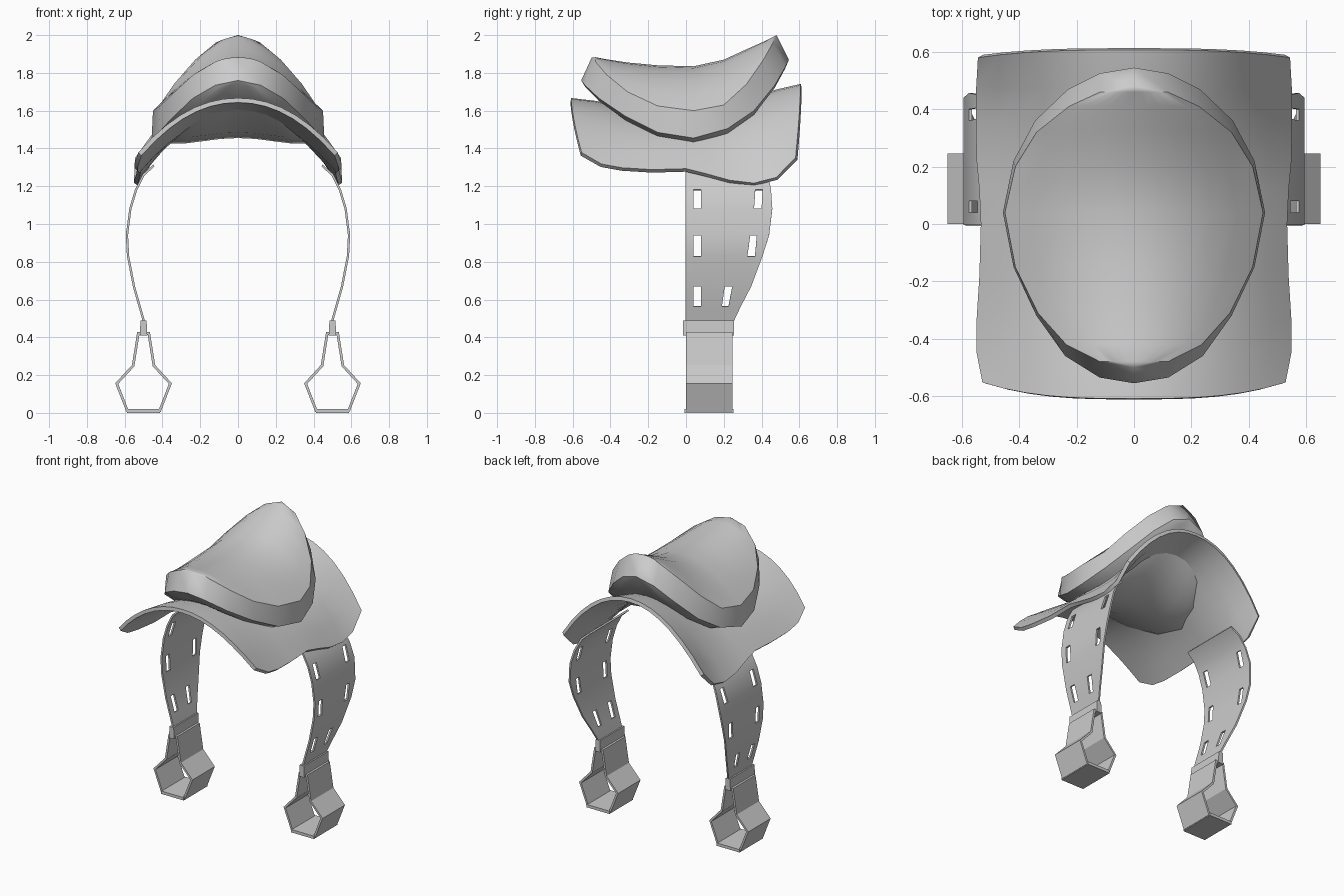
import bpy, bmesh, math

if "Cube" in bpy.data.objects:
    bpy.data.objects.remove(bpy.data.objects["Cube"])


def build(name, verts, faces, thickness=0.0, angle=35):
    """Mesh object, optionally thickened, smoothed below the given angle."""
    mesh = bpy.data.meshes.new(name)
    mesh.from_pydata(verts, [], faces)
    bm = bmesh.new()
    bm.from_mesh(mesh)
    bmesh.ops.remove_doubles(bm, verts=bm.verts, dist=1e-4)
    bmesh.ops.recalc_face_normals(bm, faces=bm.faces)
    bm.to_mesh(mesh)
    bm.free()
    ob = bpy.data.objects.new(name, mesh)
    bpy.context.collection.objects.link(ob)
    bpy.ops.object.select_all(action='DESELECT')
    ob.select_set(True)
    bpy.context.view_layer.objects.active = ob
    if thickness:
        mod = ob.modifiers.new("thickness", 'SOLIDIFY')
        mod.thickness = thickness
        mod.offset = 0
        mod.use_even_offset = True
        bpy.ops.object.modifier_apply(modifier=mod.name)
    bpy.ops.object.shade_smooth_by_angle(angle=math.radians(angle))
    return ob


def loft(rows, closed=False, skip=()):
    """Vertices and quads joining equal-length rows of points."""
    n = len(rows[0])
    verts = [p for row in rows for p in row]
    faces = []
    for i in range(len(rows) - 1):
        for j in range(n if closed else n - 1):
            if (i, j) not in skip:
                k = (j + 1) % n
                faces.append((i * n + j, i * n + k, (i + 1) * n + k, (i + 1) * n + j))
    return verts, faces


# Seat cushion stations: bottom y, top y, half width, bottom z, rim z, ridge z
SEAT = [
    (-.555, -.50, 0, 1.76, 1.88, 1.88),
    (-.535, -.48, .12, 1.735, 1.86, 1.883),
    (-.46, -.42, .24, 1.665, 1.79, 1.872),
    (-.32, -.31, .34, 1.57, 1.70, 1.855),
    (-.15, -.15, .42, 1.485, 1.625, 1.84),
    (.04, .04, .457, 1.455, 1.60, 1.835),
    (.22, .20, .42, 1.505, 1.63, 1.87),
    (.36, .32, .345, 1.60, 1.74, 1.925),
    (.47, .41, .23, 1.735, 1.87, 1.965),
    (.525, .46, .12, 1.83, 1.96, 1.99),
    (.545, .48, 0, 1.87, 2.0, 2.0),
]
ts = [-1 + i / 5 for i in range(11)]
rows = []
for yb, yt, w, zb, zt, zr in SEAT:
    top = [(t * w * .985, yt, zt + (zr - zt) * (1 - t * t)) for t in ts]
    sag = .12 * w / .457
    bottom = [(t * w, yb, zb - sag * t * t * (1 - t * t)) for t in reversed(ts)]
    rows.append(top + bottom)
build("seat", *loft(rows, closed=True))

# Skirt stations: centre y, centre z, edge x, edge y, edge z
SKIRT = [
    (-.61, 1.655, .52, -.555, 1.37),
    (-.48, 1.64, .54, -.45, 1.31),
    (-.34, 1.61, .54, -.34, 1.29),
    (-.18, 1.585, .53, -.18, 1.28),
    (0, 1.575, .525, 0, 1.285),
    (.12, 1.585, .53, .12, 1.255),
    (.23, 1.61, .54, .23, 1.225),
    (.36, 1.66, .54, .36, 1.21),
    (.48, 1.70, .54, .48, 1.24),
    (.61, 1.73, .535, .585, 1.345),
]
ss = [-1 + i / 7 for i in range(15)]
rows = []
for yc, zc, xe, ye, ze in SKIRT:
    rows.append([(s * xe, yc + (ye - yc) * abs(s) ** 3,
                  zc - (zc - ze) * abs(s) ** 2.1) for s in ss])
build("skirt", *loft(rows), thickness=.024, angle=45)

# Fender rows: z, x, rear edge y, rear slot start and end y
FENDER = [
    (1.31, .445, .42, .36, .395),
    (1.26, .50, .435, .365, .40),
    (1.18, .54, .45, .367, .405),
    (1.08, .57, .457, .36, .40),
    (.94, .588, .44, .34, .375),
    (.83, .582, .405, .325, .365),
    (.67, .551, .345, .205, .245),
    (.565, .521, .29, .19, .225),
    (.48, .497, .25, .17, .205),
]
slots = {(i, j) for i in (2, 4, 6) for j in (1, 3)}

# Stirrup loop, x relative to its centre, and z
LOOP = [(-.028, .42), (-.055, .25), (-.142, .155), (-.086, .012),
        (.086, .012), (.142, .155), (.055, .25), (.028, .42)]

for side, label in ((1, "right"), (-1, "left")):
    # Slotted strap
    rows = [[(side * x, y, z) for y in (-.003, .04, .08, a, b, r)]
            for z, x, r, a, b in FENDER]
    build(label + "_fender", *loft(rows, skip=slots), thickness=.012)

    # Collar joining strap and stirrup
    outline = [(-.02, .41), (.02, .41), (.016, .49), (-.016, .49)]
    rows = [[(side * (.50 + dx), y, z) for dx, z in outline] for y in (-.015, .255)]
    verts, faces = loft(rows, closed=True)
    build(label + "_collar", verts, faces + [(0, 1, 2, 3), (4, 5, 6, 7)])

    # Stirrup band
    rows = [[(side * (.50 + dx), y, z) for dx, z in LOOP] for y in (0, .245)]
    build(label + "_stirrup", *loft(rows, closed=True), thickness=.014, angle=25)

    # Tread along the bottom of the stirrup
    bpy.ops.mesh.primitive_cube_add(size=1, location=(side * .50, .1225, .01))
    tread = bpy.context.object
    tread.name = label + "_tread"
    tread.scale = (.176, .26, .02)
